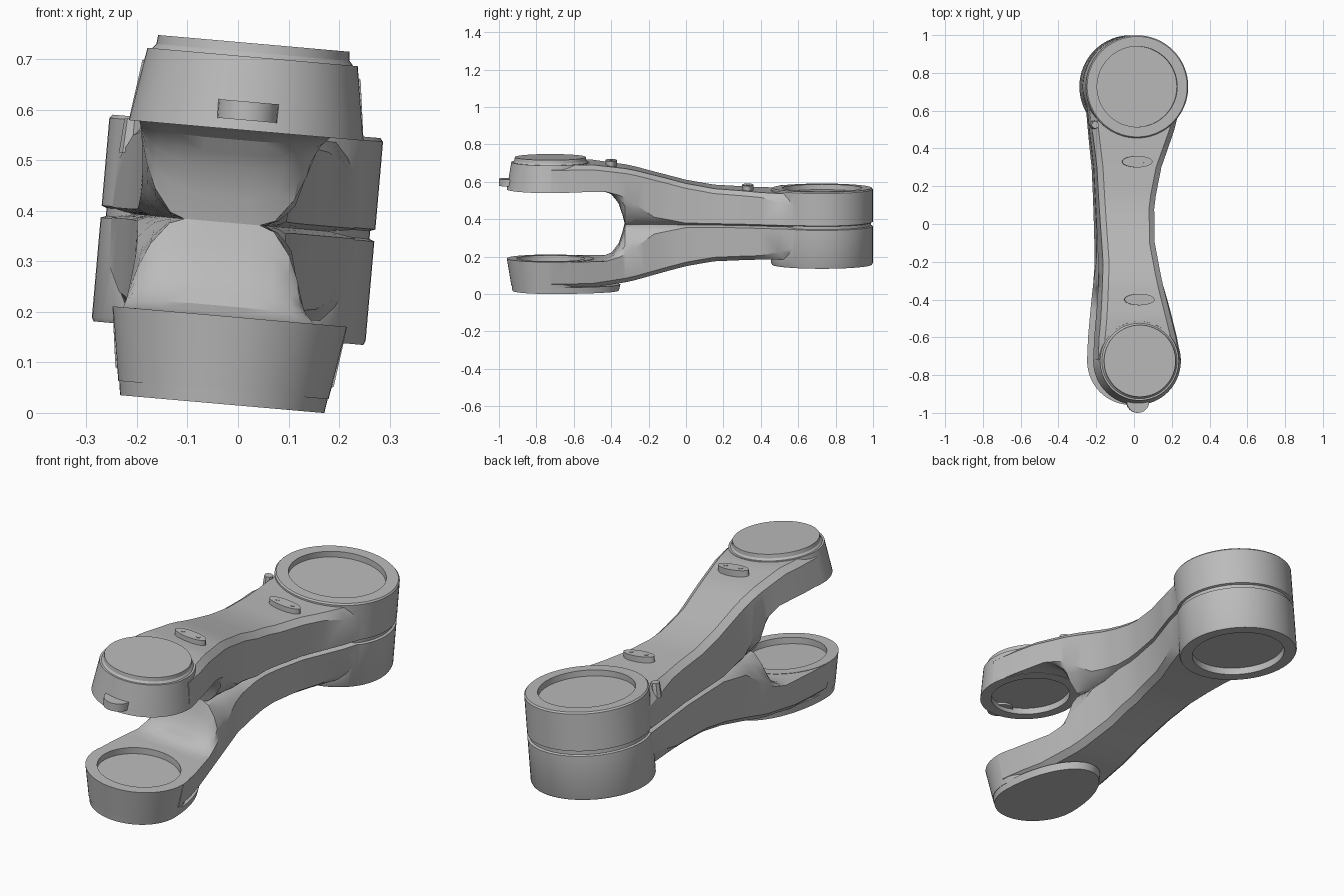
import bpy, bmesh, math
from mathutils import Matrix

cube = bpy.data.objects.get("Cube")
if cube:
    bpy.data.objects.remove(cube, do_unlink=True)

grey = bpy.data.materials.new("plain grey")
grey.use_nodes = True
grey.diffuse_color = (0.5, 0.5, 0.5, 1)
grey.node_tree.nodes["Principled BSDF"].inputs["Base Color"].default_value = (0.5, 0.5, 0.5, 1)

# The whole link leans five degrees sideways
LEAN = Matrix.Translation((0, 0, 0.375)) @ Matrix.Rotation(math.radians(5), 4, 'Y')
FRONT, BACK = -0.725, 0.727


def interp(table, y):
    if y <= table[0][0]:
        return table[0][1]
    for (a, va), (b, vb) in zip(table, table[1:]):
        if y <= b:
            return va + (vb - va) * (y - a) / (b - a)
    return table[-1][1]


def finish(name, bm):
    bmesh.ops.recalc_face_normals(bm, faces=bm.faces)
    mesh = bpy.data.meshes.new(name)
    bm.to_mesh(mesh)
    bm.free()
    mesh.materials.append(grey)
    ob = bpy.data.objects.new(name, mesh)
    bpy.context.collection.objects.link(ob)
    ob.matrix_world = LEAN
    return ob


def skin(name, rings):
    """Bridge equal closed rings and cap both ends."""
    bm = bmesh.new()
    loops = [[bm.verts.new(p) for p in ring] for ring in rings]
    n = len(loops[0])
    for a, b in zip(loops, loops[1:]):
        for i in range(n):
            j = (i + 1) % n
            bm.faces.new((a[i], a[j], b[j], b[i]))
    bm.faces.new(loops[0])
    bm.faces.new(loops[-1])
    return finish(name, bm)


def turned(name, profile, x, y, sy=1, back_stretch=1, segs=64):
    """Stack of circles (radius, height), optionally stretched along y."""
    rings = []
    for r, w in profile:
        ring = []
        for i in range(segs):
            a = 2 * math.pi * i / segs
            s = math.sin(a) * r * sy
            ring.append((x + math.cos(a) * r, y + s * (back_stretch if s > 0 else 1), w))
        rings.append(ring)
    return skin(name, rings)


def select(ob):
    bpy.ops.object.select_all(action='DESELECT')
    bpy.context.view_layer.objects.active = ob
    ob.select_set(True)


def combine(base, other, operation):
    mod = base.modifiers.new("combine", 'BOOLEAN')
    mod.operation, mod.solver, mod.object = operation, 'EXACT', other
    select(base)
    bpy.ops.object.modifier_apply(modifier=mod.name)
    bpy.data.objects.remove(other, do_unlink=True)


# Arm outline and surface curves along y
LEFT = [(-.72, -.233), (-.6, -.228), (-.4, -.21), (-.2, -.195), (0, -.2), (.3, -.215), (.5, -.238), (.66, -.255)]
RIGHT = [(-.72, .233), (-.6, .212), (-.5, .187), (-.3, .135), (-.1, .097), (.1, .095), (.3, .135), (.5, .207), (.62, .24)]
TOP = [(-.5, .329), (-.3, .302), (-.2, .275), (0, .222), (.15, .195), (.4, .18), (.6, .175)]
INNER_MID = [(-.45, .187), (-.4, .165), (-.36, .11), (-.34, .05), (-.325, -.01)]
INNER_EDGE = [(-.43, .187), (-.35, .165), (-.27, .115), (-.17, .045), (0, .012), (.2, .01)]
STATIONS = [-.72, -.6, -.5, -.45, -.43, -.4, -.38, -.36, -.34, -.325, -.27, -.22, -.17,
            -.1, -.05, 0, .08, .15, .22, .3, .4, .5, .62]
COLUMNS = [-1, -.92, -.8, -.6, -.3, 0, .3, .6, .8, .92, 1]


def arm(name, side):
    rings = []
    for y in STATIONS:
        l, r, top = interp(LEFT, y), interp(RIGHT, y), interp(TOP, y)
        mid, edge = interp(INNER_MID, y), interp(INNER_EDGE, y)
        ring = []
        for c in COLUMNS:
            u = (l + r) / 2 + c * (r - l) / 2
            ring.append((u, y, side * (mid + (edge - mid) * c ** 4)))
        taper = interp([(-.5, .016), (0, .004)], y)
        low = interp([(.4, .024), (.62, .07)], y)
        ring += [(r - taper, y, side * (top - low)), (r - taper - .03, y, side * top),
                 (l + taper + .03, y, side * top), (l + taper, y, side * (top - low))]
        rings.append(ring)
    return skin(name, rings)


# Main body: two arms, fork ends and back drum
body = arm("link_body", 1)
combine(body, arm("lower_arm", -1), 'UNION')
drum = [(.268, -.218), (.272, -.21), (.272, -.012), (.262, -.008), (.262, .008),
        (.272, .012), (.272, .186), (.266, .193)]
combine(body, turned("back_drum", drum, 0, BACK), 'UNION')
fork = [(.233, .185), (.209, .331)]
combine(body, turned("upper_fork_end", fork, 0, FRONT), 'UNION')
combine(body, turned("lower_fork_end", [(r, -w) for r, w in fork], 0, FRONT), 'UNION')

# Round pockets in the drum and the facing fork ends
for radius, y, a, b in ((.213, BACK, .165, .25), (.213, BACK, -.25, -.185),
                        (.182, FRONT, .13, .215), (.182, FRONT, -.215, -.13)):
    combine(body, turned("pocket", [(radius, a), (radius, b)], 0, y), 'DIFFERENCE')

# Cap plates on the outside of the fork
parts = [body,
         turned("upper_cap", [(.205, .325), (.192, .34), (.19, .358)], 0, FRONT),
         turned("lower_cap", [(.208, -.325), (.203, -.359)], 0, FRONT, back_stretch=1.8)]

# Oval bosses with two screw heads on the upper arm
for label, y, base in (("front", -.4, .31), ("rear", .33, .178)):
    top = base + .032
    parts.append(turned(label + "_boss", [(.08, base - .02), (.08, top)], 0, y, sy=.38, segs=32))
    for x in (-.04, .04):
        parts.append(turned(label + "_screw", [(.009, top - .005), (.009, top + .002)], x, y, segs=12))

# Front tab and the small stop beside the drum
parts.append(turned("front_tab", [(.06, .205), (.06, .242)], 0, -.94, segs=24))
parts.append(turned("side_stop", [(.025, .12), (.02, .188)], -.222, .525, segs=8))

for ob in parts:
    select(ob)
    bpy.ops.object.shade_smooth_by_angle(angle=math.radians(28))
